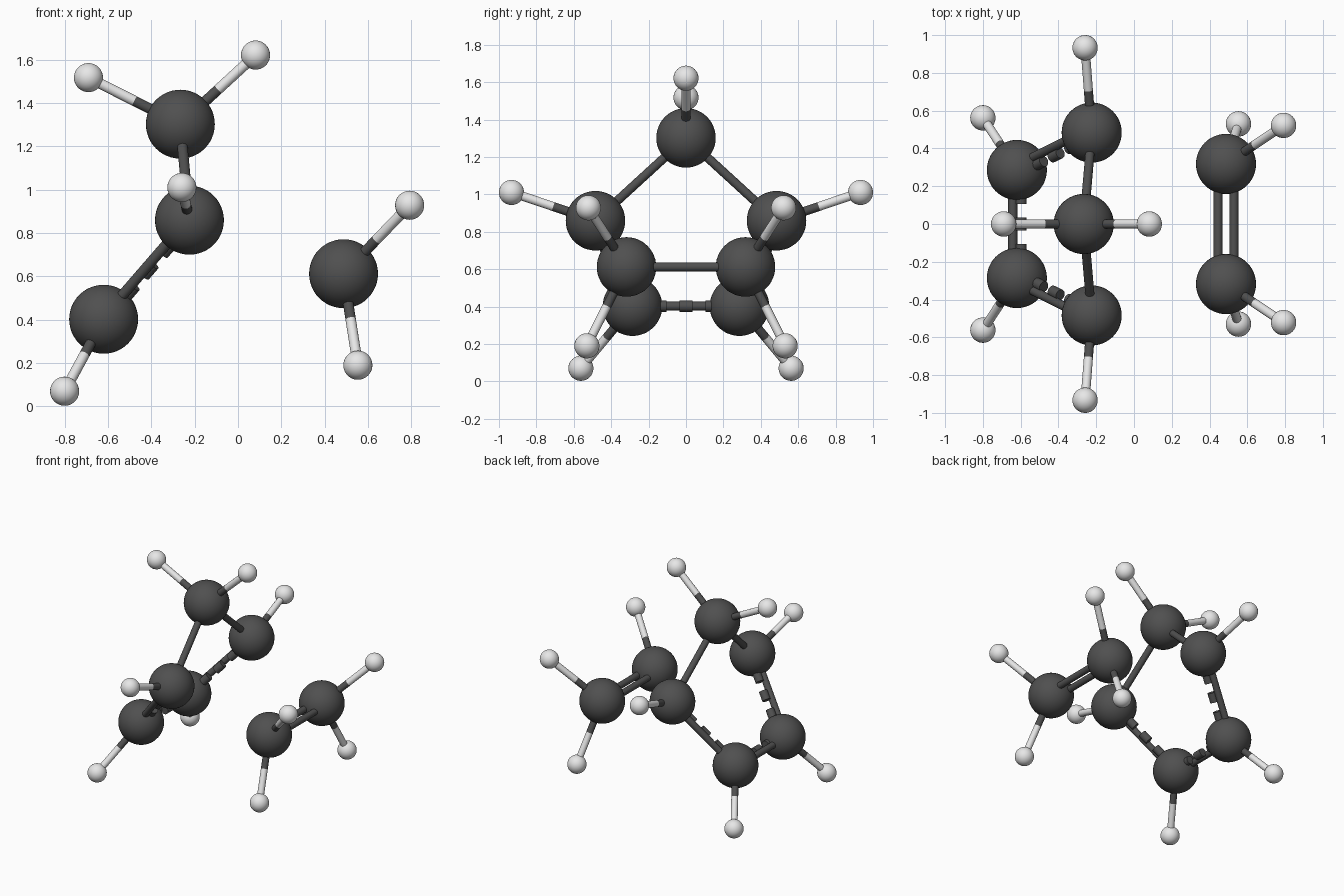
import bpy
from mathutils import Vector

if "Cube" in bpy.data.objects:
    bpy.data.objects.remove(bpy.data.objects["Cube"])


def material(name, value):
    m = bpy.data.materials.new(name)
    m.diffuse_color = (value, value, value, 1)
    m.use_nodes = True
    m.node_tree.nodes["Principled BSDF"].inputs["Base Color"].default_value = m.diffuse_color
    return m


DARK = material("dark grey", 0.08)
LIGHT = material("light grey", 0.8)
ROD = 0.024        # bond radius
DASH = 0.03        # dash radius


def finish(name, mat):
    ob = bpy.context.object
    ob.name = name
    ob.data.materials.append(mat)
    bpy.ops.object.shade_smooth_by_angle()


def ball(name, pos, radius, mat):
    bpy.ops.mesh.primitive_uv_sphere_add(segments=48, ring_count=24, radius=radius, location=pos)
    finish(name, mat)


def rod(name, a, b, mat, radius=ROD):
    d = b - a
    bpy.ops.mesh.primitive_cylinder_add(vertices=24, radius=radius, depth=d.length,
                                        location=(a + b) / 2)
    bpy.context.object.rotation_euler = d.to_track_quat('Z', 'Y').to_euler()
    finish(name, mat)


def sideways(a, b):
    # horizontal direction across a bond
    return (b - a).cross(Vector((0, 0, 1))).normalized()


def carbon(name, pos):
    ball(name, pos, 0.159, DARK)


def hydrogen(name, c, pos):
    # small ball with a two-tone bond to its large ball
    ball(name, pos, 0.067, LIGHT)
    mid = (c + pos) / 2
    rod(name + "_bond_dark", c, mid, DARK)
    rod(name + "_bond_light", mid, pos, LIGHT)


def dashed_bond(name, a, b):
    # solid rod beside a row of thicker dashes, dashes on the ring's inner side
    off = sideways(a, b) * 0.022
    rod(name + "_solid", a - off, b - off, DARK)
    axis = (b - a).normalized()
    centre = (a + b) / 2 + off
    for i in (-1, 0, 1):
        p = centre + axis * 0.14 * i
        rod(name + "_dash", p - axis * 0.035, p + axis * 0.035, DARK, DASH)


# parts on the symmetry plane
top = Vector((-0.266, 0, 1.302))
carbon("top_atom", top)
hydrogen("top_left_hydrogen", top, Vector((-0.69, 0, 1.517)))
hydrogen("top_right_hydrogen", top, Vector((0.081, 0, 1.621)))

# mirrored parts
low, pair = {}, {}
for s, side in ((-1, "front"), (1, "back")):
    mid = Vector((-0.224, s * 0.484, 0.859))
    low[s] = Vector((-0.62, s * 0.286, 0.402))
    pair[s] = Vector((0.487, s * 0.318, 0.612))
    carbon(side + "_middle_atom", mid)
    carbon(side + "_low_atom", low[s])
    carbon(side + "_pair_atom", pair[s])
    hydrogen(side + "_middle_hydrogen", mid, Vector((-0.259, s * 0.933, 1.01)))
    hydrogen(side + "_low_hydrogen", low[s], Vector((-0.80, s * 0.562, 0.07)))
    hydrogen(side + "_pair_upper_hydrogen", pair[s], Vector((0.792, s * 0.522, 0.928)))
    hydrogen(side + "_pair_lower_hydrogen", pair[s], Vector((0.553, s * 0.53, 0.19)))
    rod(side + "_upper_bond", top, mid, DARK)
    ends = (low[s], mid) if s > 0 else (mid, low[s])
    dashed_bond(side + "_ring_bond", *ends)

# ring base bond and the separate double bond
dashed_bond("base_ring_bond", low[-1], low[1])
for s in (-1, 1):
    off = sideways(pair[-1], pair[1]) * 0.042 * s
    rod("double_bond", pair[-1] + off, pair[1] + off, DARK)
